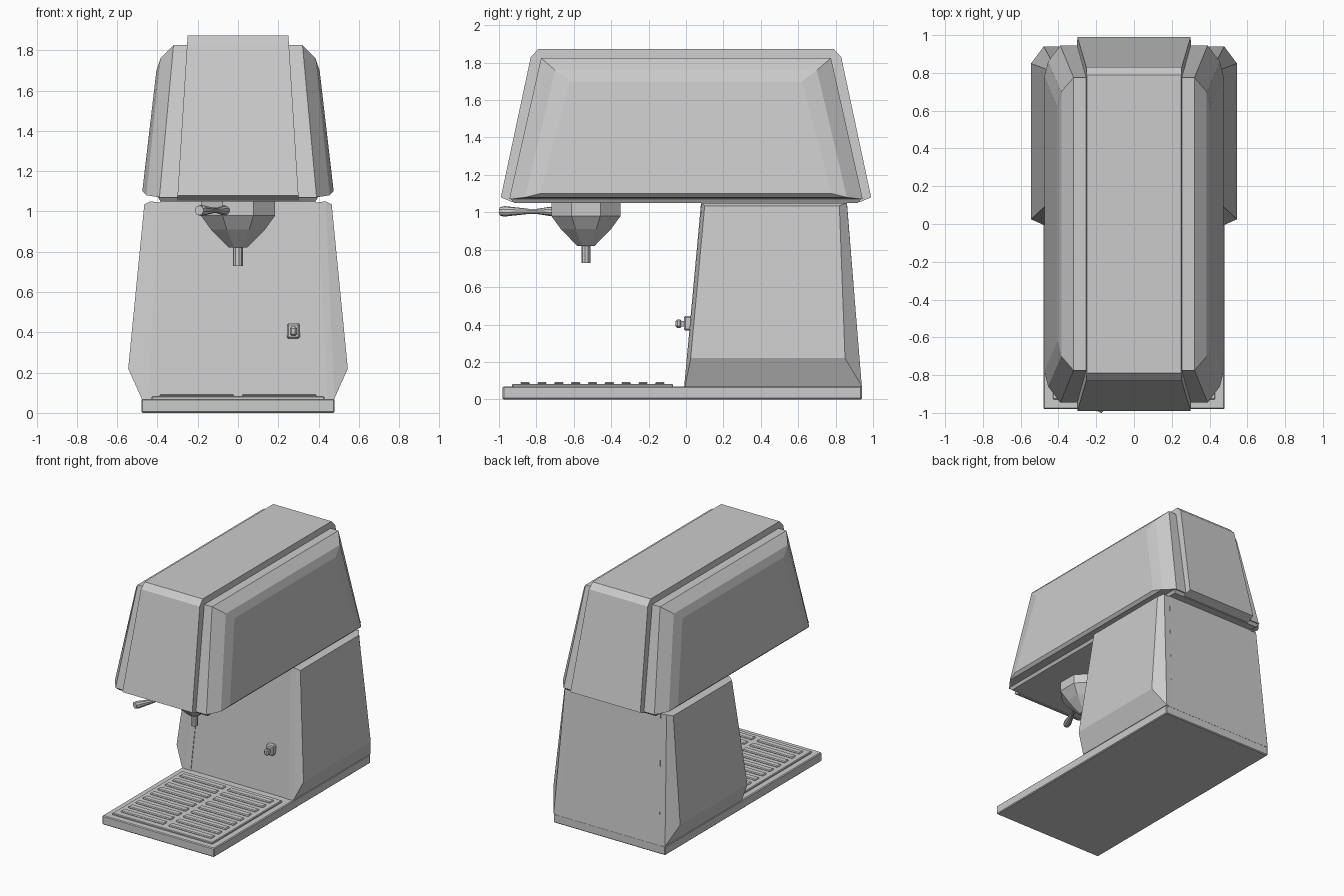
import bpy, bmesh, math
from mathutils import Vector

cube = bpy.data.objects.get("Cube")
if cube:
    bpy.data.objects.remove(cube, do_unlink=True)

grey = bpy.data.materials.new("light_grey")
grey.use_nodes = True
grey.diffuse_color = (0.6, 0.6, 0.6, 1)
grey.node_tree.nodes["Principled BSDF"].inputs["Base Color"].default_value = (0.6, 0.6, 0.6, 1)


def finish(name, bm, bevel=0):
    bmesh.ops.recalc_face_normals(bm, faces=bm.faces[:])
    mesh = bpy.data.meshes.new(name)
    bm.to_mesh(mesh)
    bm.free()
    mesh.materials.append(grey)
    ob = bpy.data.objects.new(name, mesh)
    bpy.context.collection.objects.link(ob)
    if bevel:
        mod = ob.modifiers.new("Bevel", "BEVEL")
        mod.width = bevel
        mod.segments = 1
    return ob


def loft(name, rings, bevel=0):
    """Skin a list of equal-length rings and cap both ends."""
    bm = bmesh.new()
    loops = [[bm.verts.new(p) for p in ring] for ring in rings]
    n = len(loops[0])
    for a, b in zip(loops, loops[1:]):
        for i in range(n):
            j = (i + 1) % n
            bm.faces.new((a[i], a[j], b[j], b[i]))
    bm.faces.new(loops[0])
    bm.faces.new(loops[-1])
    return finish(name, bm, bevel)


def box(name, x, y, z, bevel=0):
    return loft(name, [[(x[0], y[0], h), (x[1], y[0], h), (x[1], y[1], h), (x[0], y[1], h)] for h in z], bevel)


def side_ring(s, low, high):
    """Quad in a side plane; low and high are (x, front y, back y, z)."""
    return [(s * low[0], low[1], low[3]), (s * low[0], low[2], low[3]),
            (s * high[0], high[2], high[3]), (s * high[0], high[1], high[3])]


def turned(name, start, axis, profile, sides):
    """Stack of round sections (distance, radius) along an axis."""
    d = Vector(axis).normalized()
    u = d.orthogonal().normalized()
    v = d.cross(u)
    rings = []
    for t, r in profile:
        c = Vector(start) + d * t
        angles = [2 * math.pi * (i + 0.5) / sides for i in range(sides)]
        rings.append([c + (u * math.cos(a) + v * math.sin(a)) * r for a in angles])
    return loft(name, rings)


# Base plate and drip tray
box("base_plate", (-0.48, 0.48), (-0.98, 0.94), (0, 0.07), 0.006)
box("drip_tray", (-0.43, 0.43), (-0.93, -0.07), (0.06, 0.083), 0.005)
for i in range(9):
    y = -0.86 + i * 0.09
    for s, side in ((-1, "right"), (1, "left")):
        x = sorted((s * 0.02, s * 0.39))
        box(f"tray_rib_{side}_{i + 1}", x, (y - 0.025, y + 0.025), (0.08, 0.094), 0.006)

# Column: central block between two chamfered side panels
loft("column_core", [side_ring(s, (0.43, -0.005, 0.94, 0.065), (0.385, 0.085, 0.86, 1.06)) for s in (-1, 1)])
for s, side in ((-1, "right"), (1, "left")):
    loft(f"column_panel_{side}", [
        side_ring(s, (0.40, -0.01, 0.94, 0.065), (0.35, 0.08, 0.86, 1.04)),
        side_ring(s, (0.445, -0.01, 0.94, 0.065), (0.395, 0.08, 0.86, 1.045)),
        side_ring(s, (0.478, -0.005, 0.94, 0.07), (0.435, 0.085, 0.86, 1.05)),
        side_ring(s, (0.545, 0.025, 0.85, 0.22), (0.465, 0.10, 0.82, 1.035))])

# Head: raised centre strip over two chamfered side panels
outline = [(-0.93, 1.055), (-0.99, 1.08), (-0.83, 1.83), (-0.79, 1.873),
           (0.79, 1.873), (0.83, 1.83), (0.99, 1.08), (0.93, 1.055)]
loft("head_centre_strip", [[(s * (0.30 - (z - 1.08) * 0.063), y, z) for y, z in outline] for s in (-1, 1)])
loft("head_underside", [[(sx * x, sy * y, z) for sx, sy in ((-1, -1), (1, -1), (1, 1), (-1, 1))]
                        for x, y, z in ((0.385, 0.92, 1.05), (0.40, 0.94, 1.075))])
for s, side in ((-1, "right"), (1, "left")):
    loft(f"head_panel_{side}", [
        side_ring(s, (0.22, -0.945, 0.945, 1.07), (0.2, -0.775, 0.775, 1.825)),
        side_ring(s, (0.39, -0.945, 0.945, 1.07), (0.32, -0.775, 0.775, 1.825)),
        side_ring(s, (0.455, -0.86, 0.86, 1.08), (0.385, -0.70, 0.70, 1.76)),
        side_ring(s, (0.475, -0.78, 0.78, 1.10), (0.405, -0.62, 0.62, 1.70))])

# Brewing group with spout and slanted handle
turned("brew_group", (0, -0.535, 1.06), (0, 0, -1), [(0, 0.2), (0.08, 0.2), (0.15, 0.145), (0.24, 0.05)], 8)
turned("spout", (0, -0.535, 0.85), (0, 0, -1), [(0, 0.025), (0.12, 0.025)], 10)
turned("handle", (-0.04, -0.66, 1.005), (-0.42, -0.91, 0),
       [(0, 0.026), (0.08, 0.024), (0.15, 0.014), (0.20, 0.014), (0.34, 0.028), (0.365, 0.024)], 10)

# Steam switch on the column front
box("switch_plate", (0.243, 0.307), (-0.012, 0.05), (0.368, 0.445), 0.008)
box("switch_neck", (0.262, 0.288), (-0.03, 0), (0.39, 0.42))
box("switch_knob", (0.257, 0.293), (-0.055, -0.022), (0.382, 0.428), 0.009)
